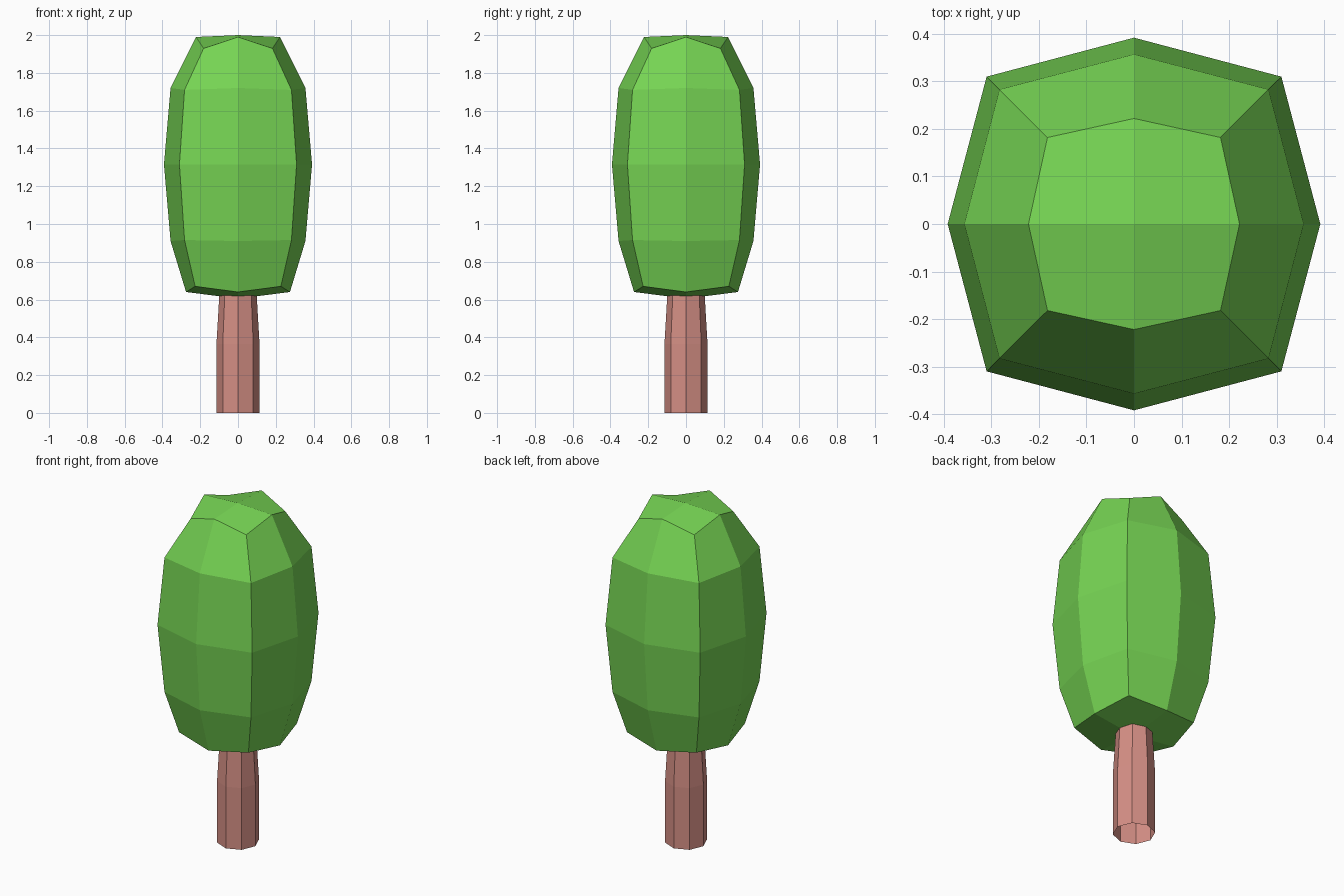
import bpy, bmesh, math

if "Cube" in bpy.data.objects:
    bpy.data.objects.remove(bpy.data.objects["Cube"])


def material(name, rgb):
    m = bpy.data.materials.new(name)
    m.diffuse_color = (*rgb, 1)
    m.use_nodes = True
    m.node_tree.nodes["Principled BSDF"].inputs["Base Color"].default_value = m.diffuse_color
    return m


def bridge(bm, a, b):
    for i in range(8):
        j = (i + 1) % 8
        bm.faces.new((a[i], a[j], b[j], b[i]))


def finish(name, bm, mat):
    me = bpy.data.meshes.new(name)
    bm.to_mesh(me)
    bm.free()
    me.materials.append(mat)
    ob = bpy.data.objects.new(name, me)
    bpy.context.collection.objects.link(ob)


def ring(bm, r_mid, z_mid, r_corner, z_corner):
    # eight points alternating between side middles and corners
    out = []
    for i in range(8):
        a = i * math.pi / 4
        r, z = (r_corner, z_corner) if i % 2 else (r_mid, z_mid)
        out.append(bm.verts.new((r * math.cos(a), r * math.sin(a), z)))
    return out


def cap(bm, loop, z, up):
    # four quads meeting in the centre
    c = bm.verts.new((0, 0, z))
    for i in range(0, 8, 2):
        f = [c, loop[i], loop[i + 1], loop[(i + 2) % 8]]
        bm.faces.new(f if up else f[::-1])


green = material("leaf green", (0.181, 0.658, 0.087))
pink = material("bark pink", (0.665, 0.275, 0.235))

# rounded box foliage: middle radius, height, corner half width, height
s = math.sqrt(2)
bm = bmesh.new()
loops = [ring(bm, rm, zm, rc * s, zc) for rm, zm, rc, zc in (
    (0.275, 0.64, 0.227, 0.67),
    (0.357, 0.91, 0.283, 0.915),
    (0.392, 1.315, 0.31, 1.315),
    (0.357, 1.72, 0.283, 1.71),
    (0.222, 1.99, 0.182, 1.93))]
for a, b in zip(loops, loops[1:]):
    bridge(bm, a, b)
cap(bm, loops[0], 0.605, False)
cap(bm, loops[-1], 2.0, True)
finish("foliage", bm, green)

# octagonal trunk, open at the bottom, tapering into the foliage
bm = bmesh.new()
loops = [ring(bm, r, z, r, z) for r, z in ((0.114, 0), (0.114, 0.365), (0.098, 0.64))]
for a, b in zip(loops, loops[1:]):
    bridge(bm, a, b)
finish("trunk", bm, pink)
